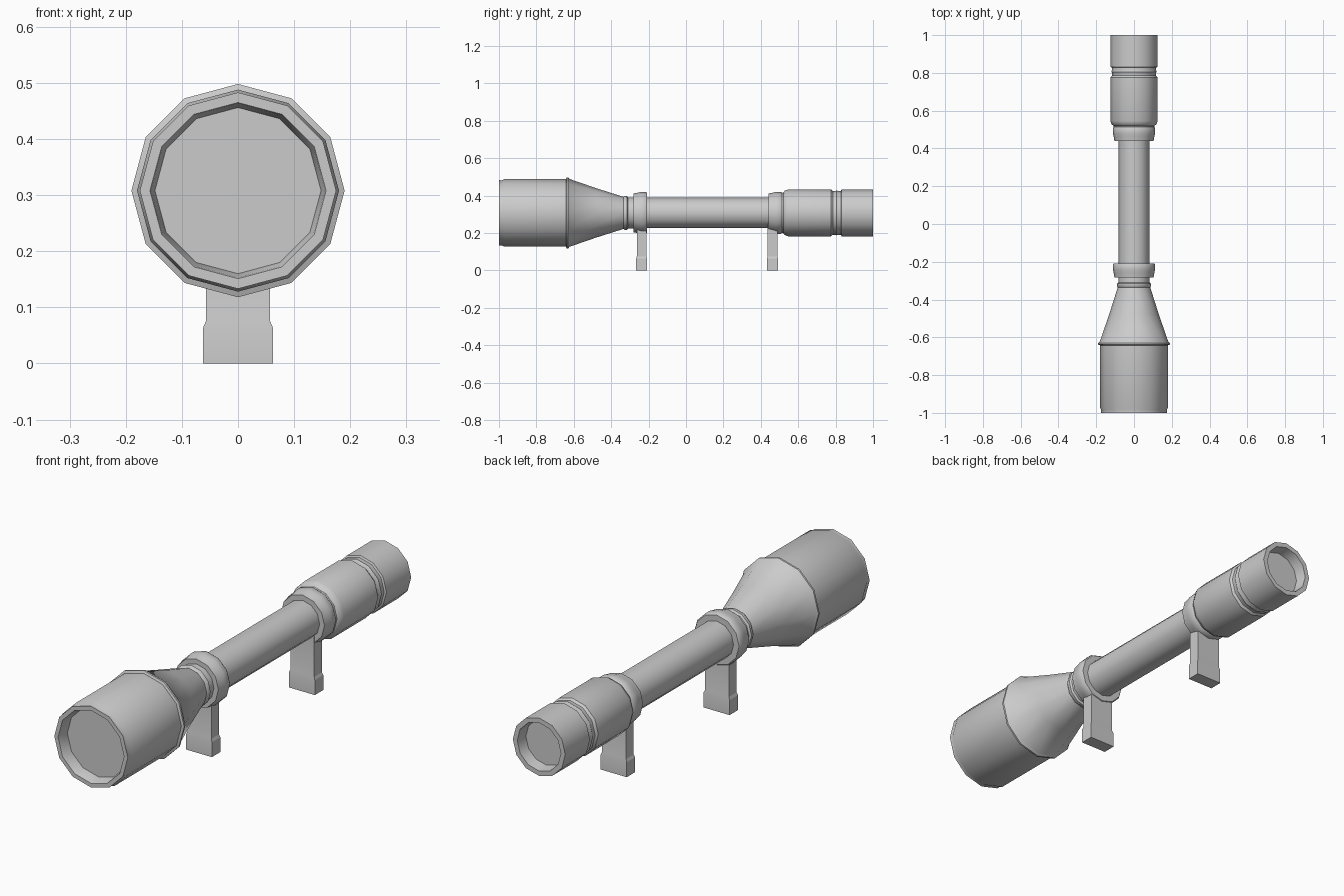
import bpy, bmesh, math

SIDES = 12
AXIS_Z = 0.308

cube = bpy.data.objects.get("Cube")
if cube:
    bpy.data.objects.remove(cube, do_unlink=True)

grey = bpy.data.materials.new("plain grey")
grey.use_nodes = True
grey.diffuse_color = (0.6, 0.6, 0.6, 1)
grey.node_tree.nodes["Principled BSDF"].inputs["Base Color"].default_value = (0.6, 0.6, 0.6, 1)


def loft(name, loops, smooth_angle):
    """Skin a stack of equal-length point loops and cap both ends."""
    bm = bmesh.new()
    rings = [[bm.verts.new(p) for p in loop] for loop in loops]
    n = len(rings[0])
    for a, b in zip(rings, rings[1:]):
        for i in range(n):
            j = (i + 1) % n
            bm.faces.new((a[i], a[j], b[j], b[i]))
    bm.faces.new(rings[0])
    bm.faces.new(rings[-1])
    bmesh.ops.recalc_face_normals(bm, faces=bm.faces)
    mesh = bpy.data.meshes.new(name)
    bm.to_mesh(mesh)
    bm.free()
    mesh.materials.append(grey)
    mesh.shade_smooth()
    mesh.set_sharp_from_angle(angle=math.radians(smooth_angle))
    obj = bpy.data.objects.new(name, mesh)
    bpy.context.collection.objects.link(obj)
    return obj


def lathe(name, profile):
    """Turn (y, radius) pairs around the long axis."""
    angles = [math.tau * i / SIDES for i in range(SIDES)]
    loops = [[(r * math.cos(a), y, AXIS_Z + r * math.sin(a)) for a in angles]
             for y, r in profile]
    return loft(name, loops, 35)


# Objective bell: recessed lens, rim, barrel, ridge, cone and collar
lathe("objective_bell", [
    (-0.95, 0.148), (-0.995, 0.155), (-1.0, 0.157), (-1.0, 0.175),
    (-0.985, 0.174), (-0.972, 0.18), (-0.642, 0.18), (-0.638, 0.19),
    (-0.63, 0.19), (-0.622, 0.181), (-0.48, 0.132), (-0.335, 0.086),
    (-0.328, 0.091), (-0.316, 0.091), (-0.31, 0.083), (-0.28, 0.083)])

# Main tube
lathe("main_tube", [(-0.31, 0.081), (0.54, 0.081)])

# Eyepiece: rounded shoulder, groove, and recessed rear lens
lathe("eyepiece", [
    (0.50, 0.105), (0.52, 0.108), (0.527, 0.118), (0.545, 0.125),
    (0.775, 0.125), (0.785, 0.117), (0.80, 0.117), (0.805, 0.12),
    (0.815, 0.117), (0.828, 0.117), (0.832, 0.125), (1.0, 0.125),
    (1.0, 0.104), (0.95, 0.098)])

# Mount rings and their posts
for label, ring_y, post_y in (("front", -0.245, -0.237), ("rear", 0.477, 0.463)):
    lathe(label + "_mount_ring", [
        (ring_y - 0.037, 0.104), (ring_y - 0.012, 0.108),
        (ring_y + 0.004, 0.112), (ring_y + 0.03, 0.112), (ring_y + 0.037, 0.107)])
    sections = [(0, 0.062, 0.029), (0.064, 0.062, 0.029),
                (0.076, 0.057, 0.026), (0.25, 0.057, 0.026)]
    loft(label + "_mount_post",
         [[(sx * hx, post_y + sy * hy, z)
           for sx, sy in ((-1, -1), (1, -1), (1, 1), (-1, 1))]
          for z, hx, hy in sections], 20)
